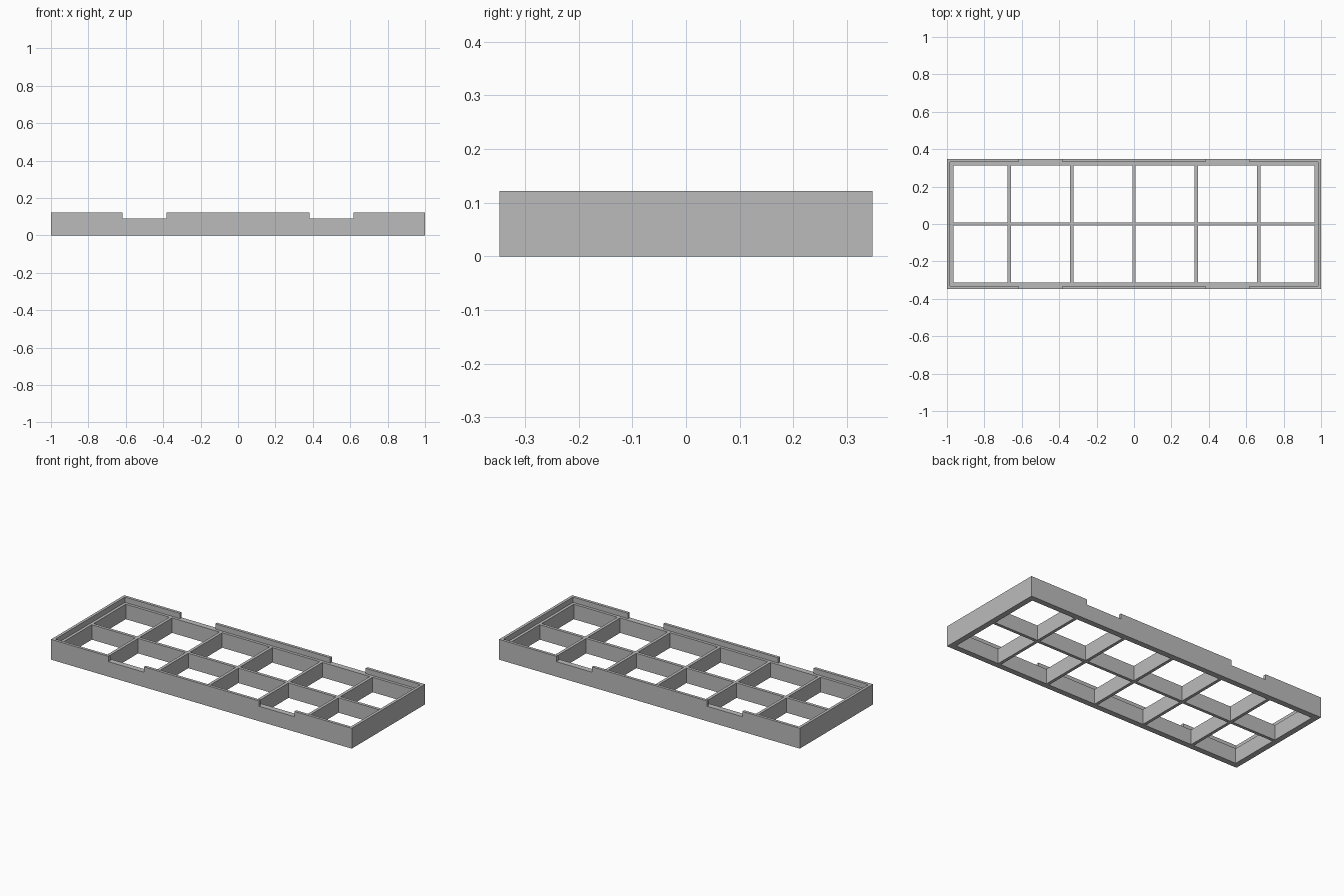
import bpy

cube = bpy.data.objects.get("Cube")
if cube:
    bpy.data.objects.remove(cube, do_unlink=True)

# Main dimensions
LENGTH, WIDTH, HEIGHT = 2.0, 0.695, 0.122
LEDGE_Z = 0.09
LIP, WALL, RIB = 0.017, 0.034, 0.018
COLUMNS, ROWS = 6, 2

grey = bpy.data.materials.new("plain_grey")
grey.use_nodes = True
color = (0.5, 0.5, 0.5, 1)
grey.diffuse_color = color
grey.node_tree.nodes["Principled BSDF"].inputs["Base Color"].default_value = color


def box(name, x, y, z):
    """Box spanning the given (low, high) ranges."""
    spans = (x, y, z)
    bpy.ops.mesh.primitive_cube_add(size=1, location=[sum(s) / 2 for s in spans])
    obj = bpy.context.object
    obj.name = name
    obj.scale = [s[1] - s[0] for s in spans]
    bpy.ops.object.transform_apply(location=True, scale=True)
    obj.data.materials.append(grey)
    return obj


def cell_span(index, count, size):
    """Opening between two ribs, or between a rib and the outer wall."""
    pitch = size / count
    low = -size / 2 + index * pitch
    start = low + (WALL if index == 0 else RIB / 2)
    end = low + pitch - (WALL if index == count - 1 else RIB / 2)
    return start, end


tray = box("divider_tray", (-LENGTH / 2, LENGTH / 2), (-WIDTH / 2, WIDTH / 2), (0, HEIGHT))
cutters = []

# Shallow recess that leaves the raised lip
rx, ry = LENGTH / 2 - LIP, WIDTH / 2 - LIP
cutters.append(box("recess_cutter", (-rx, rx), (-ry, ry), (LEDGE_Z, HEIGHT + 0.1)))

# Open cells
for i in range(COLUMNS):
    for j in range(ROWS):
        cutters.append(box("cell_cutter", cell_span(i, COLUMNS, LENGTH),
                           cell_span(j, ROWS, WIDTH), (-0.1, HEIGHT + 0.1)))

# Finger notches through the long lips
for side in (-1, 1):
    xs = sorted((side * 0.382, side * 0.618))
    cutters.append(box("notch_cutter", xs, (-WIDTH, WIDTH), (LEDGE_Z, HEIGHT + 0.2)))

# Cut one after another, then drop the helpers
for cutter in cutters:
    cutter.hide_render = True
    mod = tray.modifiers.new("cut", "BOOLEAN")
    mod.operation = "DIFFERENCE"
    mod.solver = "EXACT"
    mod.object = cutter
    bpy.context.view_layer.objects.active = tray
    bpy.ops.object.modifier_apply(modifier=mod.name)
for cutter in cutters:
    bpy.data.objects.remove(cutter, do_unlink=True)
